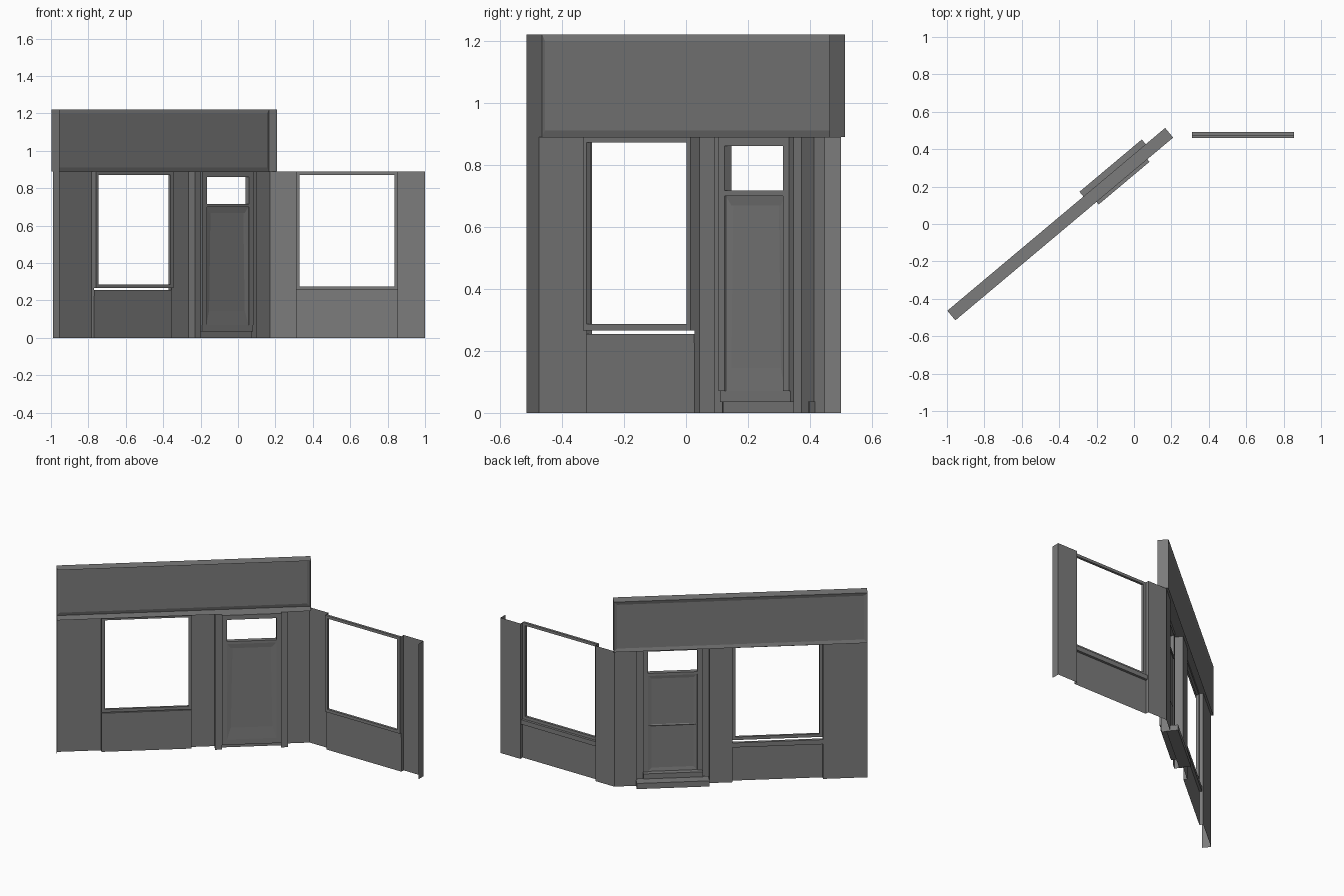
import bpy, bmesh
from math import radians
from mathutils import Matrix

cube = bpy.data.objects.get("Cube")
if cube:
    bpy.data.objects.remove(cube, do_unlink=True)

grey = bpy.data.materials.new("plain_grey")
grey.use_nodes = True
colour = (0.2, 0.2, 0.2, 1)
grey.diffuse_color = colour
grey.node_tree.nodes["Principled BSDF"].inputs["Base Color"].default_value = colour

# Wall frames: local x runs along the wall, local y points to the street
DIAGONAL = Matrix.Translation((-0.955, -0.515, 0)) @ Matrix.Rotation(radians(40), 4, 'Z')
STRAIGHT = Matrix.Translation((0.172, 0.447, 0))
TOP = 0.89       # height of the wall
FACE = 0.053     # street face of the pillars
PANEL = 0.03     # street face of the window panels


def finish(name, bm, frame):
    mesh = bpy.data.meshes.new(name)
    bm.to_mesh(mesh)
    bm.free()
    mesh.materials.append(grey)
    ob = bpy.data.objects.new(name, mesh)
    ob.matrix_world = frame
    bpy.context.collection.objects.link(ob)
    return ob


def box_mesh(x, y, z):
    bm = bmesh.new()
    bmesh.ops.create_cube(bm, size=1)
    for v in bm.verts:
        for i, (lo, hi) in enumerate((x, y, z)):
            v.co[i] = hi if v.co[i] > 0 else lo
    return bm


def box(name, frame, x, y, z):
    return finish(name, box_mesh(x, y, z), frame)


def sheet(name, frame, path, z0=0, z1=TOP):
    """Folded thin wall: a plan path raised from z0 to z1."""
    bm = bmesh.new()
    low = [bm.verts.new((x, y, z0)) for x, y in path]
    high = [bm.verts.new((x, y, z1)) for x, y in path]
    for i in range(len(path) - 1):
        bm.faces.new((low[i + 1], low[i], high[i], high[i + 1]))
    return finish(name, bm, frame)


def recess(bm, face, thickness, depth):
    bmesh.ops.inset_region(bm, faces=[face], thickness=thickness)
    bmesh.ops.translate(bm, verts=face.verts, vec=face.normal * -depth)


def street_face(bm, sign=1):
    bm.normal_update()
    return [f for f in bm.faces if f.normal.y * sign > 0.9]


def window_bay(prefix, frame, a, b, sill):
    """Low panel, ledge and window frame between two pillars."""
    w = 0.019
    depth = (0.014, PANEL)
    sheet(prefix + "_low_panel", frame, [(a, PANEL), (b, PANEL)], 0, 0.225)
    box(prefix + "_ledge", frame, (a, b), (PANEL - 0.002, 0.046), (0.225, 0.255))
    box(prefix + "_sill", frame, (a, b), depth, (sill, sill + 0.02))
    box(prefix + "_head", frame, (a, b), depth, (0.872, TOP))
    for side, x in (("right", a), ("left", b - w)):
        box(f"{prefix}_{side}_jamb", frame, (x, x + w), depth, (sill + 0.02, 0.872))


# Pillars of the diagonal wall, with their returns into the openings
sheet("end_pillar", DIAGONAL, [(0, 0), (0, FACE), (0.267, FACE), (0.267, PANEL)])
sheet("middle_pillar", DIAGONAL,
      [(0.807, PANEL), (0.807, FACE), (0.945, FACE), (0.945, 0), (0.985, 0)])
sheet("door_pillar", DIAGONAL, [(1.34, 0), (1.38, 0), (1.38, FACE), (1.515, FACE)])

# Pillars of the straight wall
sheet("corner_pillar", STRAIGHT, [(0, FACE), (0.138, FACE), (0.138, PANEL)])
sheet("far_pillar", STRAIGHT, [(0.683, PANEL), (0.683, FACE), (0.828, FACE), (0.828, 0)])

window_bay("diagonal_window", DIAGONAL, 0.267, 0.807, 0.266)
window_bay("straight_window", STRAIGHT, 0.138, 0.683, 0.255)

# Fascia: shell open to the inside, with a sunk sign panel
bm = box_mesh((0, 1.52), (0, 0.067), (TOP, 1.22))
bmesh.ops.delete(bm, geom=street_face(bm, -1), context='FACES_ONLY')
recess(bm, street_face(bm)[0], 0.03, 0.006)
finish("fascia", bm, DIAGONAL)

# Door frame with transom light
JAMB = (-0.018, 0.012)
for side, x in (("right", 0.985), ("left", 1.31)):
    box(f"door_{side}_jamb", DIAGONAL, (x, x + 0.03), JAMB, (0.07, TOP))
box("door_head", DIAGONAL, (1.015, 1.31), JAMB, (0.86, TOP))
box("transom_bar", DIAGONAL, (1.015, 1.31), JAMB, (0.70, 0.717))

# Door: one sunk panel inside, two outside
bm = box_mesh((1.015, 1.31), (-0.012, 0.006), (0.07, 0.70))
bmesh.ops.bisect_plane(bm, geom=bm.verts[:] + bm.edges[:] + street_face(bm),
                       plane_co=(0, 0, 0.37), plane_no=(0, 0, 1))
for f in street_face(bm):
    recess(bm, f, 0.032, 0.004)
# Widen the two outer panels toward the middle rail
for v in bm.verts:
    if v.co.y > 0 and 0.335 < v.co.z < 0.405 and 1.02 < v.co.x < 1.30:
        v.co.z = 0.363 if v.co.z < 0.37 else 0.377
inner = max(street_face(bm, -1), key=lambda f: f.calc_area())
recess(bm, inner, 0.033, 0.004)
for v in inner.verts:
    v.co.z = 0.145 if v.co.z < 0.37 else 0.668
finish("door", bm, DIAGONAL)

# Threshold and front step
box("threshold", DIAGONAL, (0.985, 1.34), (-0.012, 0.04), (0.035, 0.07))
box("step", DIAGONAL, (0.95, 1.385), (0.03, 0.1), (0, 0.037))
